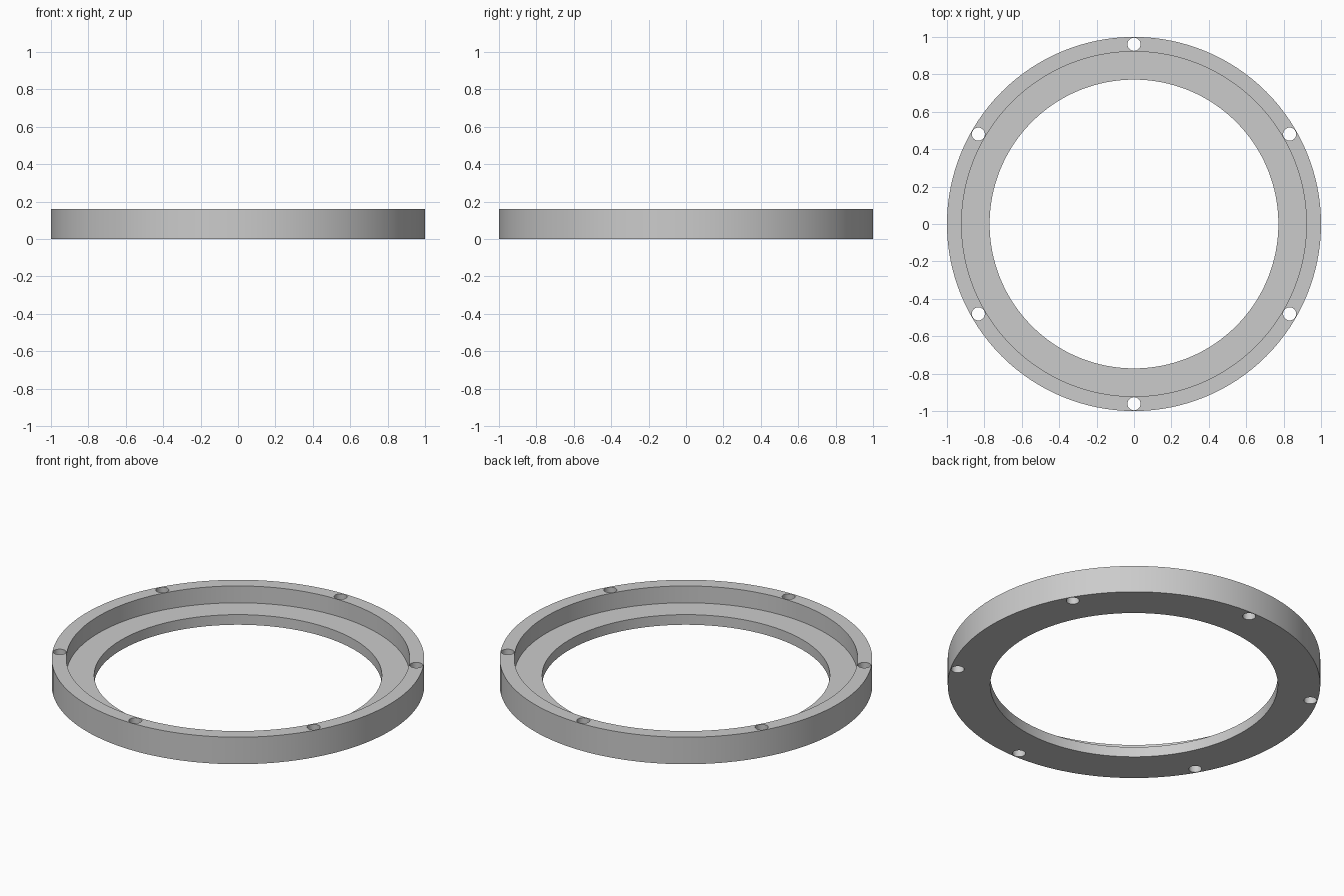
import bpy, bmesh, math

cube = bpy.data.objects.get("Cube")
if cube:
    bpy.data.objects.remove(cube, do_unlink=True)

OUTER, RECESS, BORE = 1.0, 0.922, 0.772
HEIGHT, LEDGE = 0.16, 0.06
HOLE_COUNT, HOLE_RADIUS, HOLE_CIRCLE = 6, 0.035, 0.961
SEGMENTS = 128

grey = bpy.data.materials.new("plain_grey")
grey.use_nodes = True
colour = (0.6, 0.6, 0.6, 1)
grey.diffuse_color = colour
grey.node_tree.nodes["Principled BSDF"].inputs["Base Color"].default_value = colour


def add_object(name, bm):
    bmesh.ops.recalc_face_normals(bm, faces=bm.faces)
    mesh = bpy.data.meshes.new(name)
    bm.to_mesh(mesh)
    bm.free()
    mesh.materials.append(grey)
    obj = bpy.data.objects.new(name, mesh)
    bpy.context.collection.objects.link(obj)
    return obj


# Stepped ring: an L-shaped section turned about the z axis
section = [(BORE, 0), (OUTER, 0), (OUTER, HEIGHT),
           (RECESS, HEIGHT), (RECESS, LEDGE), (BORE, LEDGE)]
bm = bmesh.new()
loops = []
for i in range(SEGMENTS):
    a = math.tau * i / SEGMENTS
    loops.append([bm.verts.new((r * math.cos(a), r * math.sin(a), z)) for r, z in section])
for i, loop in enumerate(loops):
    following = loops[(i + 1) % SEGMENTS]
    for j in range(len(section)):
        k = (j + 1) % len(section)
        bm.faces.new((loop[j], loop[k], following[k], following[j]))
ring = add_object("flange_ring", bm)

# Screw holes through the rim, one at the front and one at the back
bm = bmesh.new()
for i in range(HOLE_COUNT):
    a = math.tau * i / HOLE_COUNT + math.pi / 2
    made = bmesh.ops.create_cone(bm, cap_ends=True, segments=32, radius1=HOLE_RADIUS,
                                 radius2=HOLE_RADIUS, depth=HEIGHT * 2)
    bmesh.ops.translate(bm, verts=made["verts"], vec=(
        HOLE_CIRCLE * math.cos(a), HOLE_CIRCLE * math.sin(a), HEIGHT / 2))
cutter = add_object("hole_cutter", bm)
cutter.hide_render = True

cut = ring.modifiers.new("screw_holes", "BOOLEAN")
cut.operation = "DIFFERENCE"
cut.solver = "EXACT"
cut.object = cutter

# Bake the holes in, drop the cutter and shade the round walls smooth
bpy.ops.object.select_all(action="DESELECT")
ring.select_set(True)
bpy.context.view_layer.objects.active = ring
bpy.ops.object.modifier_apply(modifier=cut.name)
bpy.data.objects.remove(cutter, do_unlink=True)
bpy.ops.object.shade_smooth_by_angle(angle=math.radians(30))
